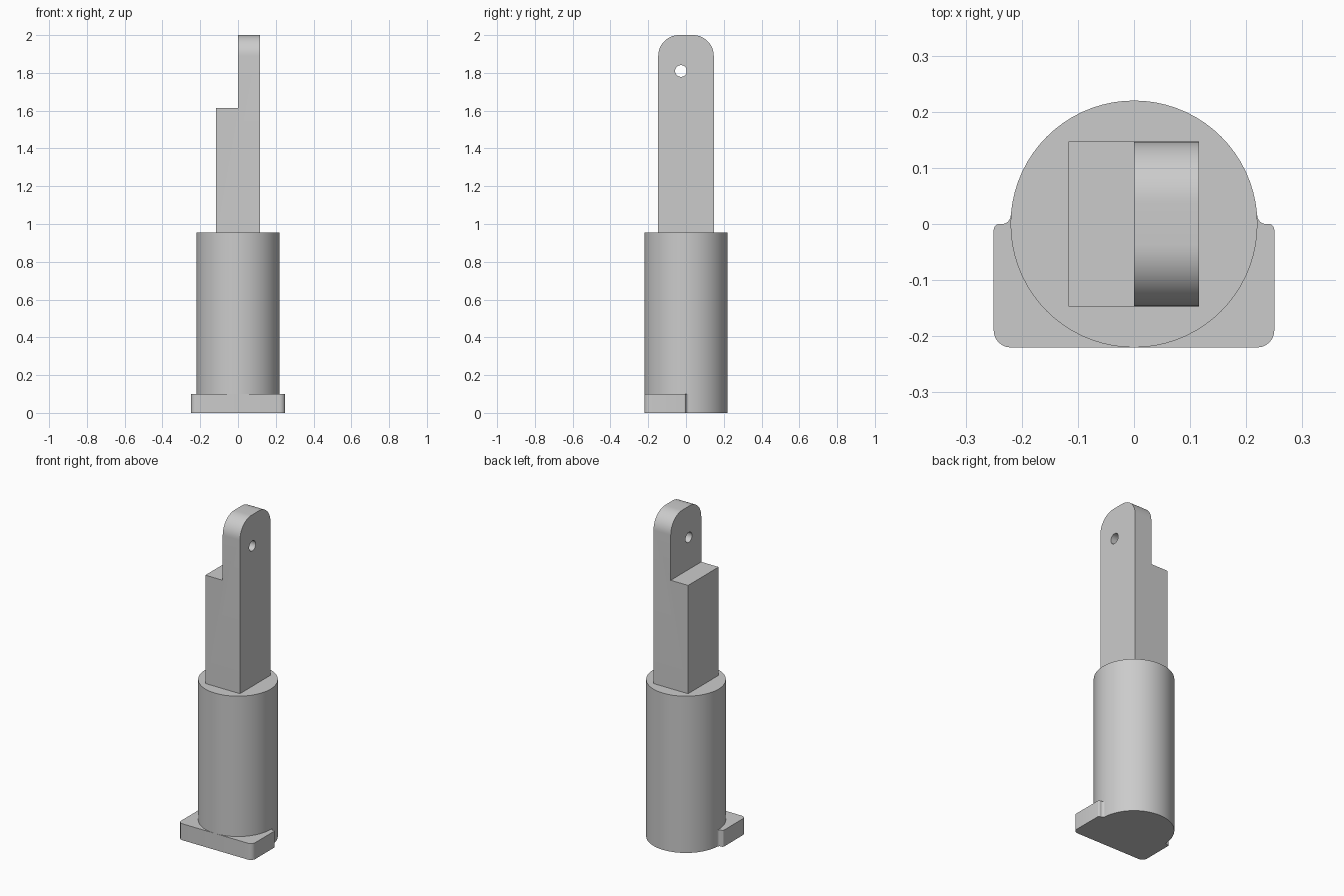
import bpy, bmesh
from math import cos, sin, radians, pi
from mathutils import Matrix, Vector

if "Cube" in bpy.data.objects:
    bpy.data.objects.remove(bpy.data.objects["Cube"])

grey = bpy.data.materials.new("plain grey")
grey.use_nodes = True
grey.diffuse_color = (0.6, 0.6, 0.6, 1)
grey.node_tree.nodes["Principled BSDF"].inputs["Base Color"].default_value = (0.6, 0.6, 0.6, 1)


def add_object(name, bm):
    bmesh.ops.recalc_face_normals(bm, faces=bm.faces)
    mesh = bpy.data.meshes.new(name)
    bm.to_mesh(mesh)
    bm.free()
    mesh.materials.append(grey)
    obj = bpy.data.objects.new(name, mesh)
    bpy.context.collection.objects.link(obj)
    return obj


def extrude(points, direction):
    bm = bmesh.new()
    face = bm.faces.new([bm.verts.new(p) for p in points])
    new = bmesh.ops.extrude_face_region(bm, geom=[face], use_keep_orig=True)["geom"]
    bmesh.ops.translate(bm, vec=direction, verts=[v for v in new if isinstance(v, bmesh.types.BMVert)])
    return bm


def cylinder(radius, depth, segments, matrix):
    bm = bmesh.new()
    bmesh.ops.create_cone(bm, cap_ends=True, segments=segments, radius1=radius,
                          radius2=radius, depth=depth, matrix=matrix)
    return bm


def boolean(target, tool, operation):
    mod = target.modifiers.new(operation.lower(), "BOOLEAN")
    mod.operation, mod.solver, mod.object = operation, "EXACT", tool
    bpy.context.view_layer.objects.active = target
    bpy.ops.object.modifier_apply(modifier=mod.name)
    bpy.data.objects.remove(tool)


def smooth(obj):
    bpy.ops.object.select_all(action="DESELECT")
    obj.select_set(True)
    bpy.context.view_layer.objects.active = obj
    bpy.ops.object.shade_smooth_by_angle(angle=radians(30))


def arc(cx, cy, r, start, end, steps=6):
    angles = [radians(start + (end - start) * i / steps) for i in range(steps + 1)]
    return [(cx + r * cos(a), cy + r * sin(a)) for a in angles]


RADIUS, SHOULDER, FOOT_TOP = 0.22, 0.955, 0.1

# Round body
body = add_object("body", cylinder(RADIUS, SHOULDER, 72, Matrix.Translation((0, 0, SHOULDER / 2))))

# Flanged foot: rounded front corners, small rear corners, fillet into the body
half = (arc(0.22, -0.19, 0.03, -90, 0) + arc(0.24, -0.01, 0.01, 0, 90)
        + arc(0.235, 0.015, 0.015, 270, 180) + [(0.2, 0.015)])
outline = half + [(-x, y) for x, y in reversed(half)]
foot = add_object("foot", extrude([(x, y, 0) for x, y in outline], Vector((0, 0, FOOT_TOP))))
boolean(body, foot, "UNION")
smooth(body)

# Stepped blade: L-shaped profile with rounded top
LEFT, RIGHT, DEPTH, STEP, TOP = 0.116, -0.117, 0.147, 1.615, 2.0
profile = [(RIGHT, SHOULDER), (LEFT, SHOULDER), (LEFT, TOP), (0, TOP), (0, STEP), (RIGHT, STEP)]
bm = extrude([(x, -DEPTH, z) for x, z in profile], Vector((0, 2 * DEPTH, 0)))
top_edges = [e for e in bm.edges
             if all(v.co.z > TOP - 0.01 for v in e.verts)
             and abs(e.verts[0].co.y - e.verts[1].co.y) < 0.01]
bmesh.ops.bevel(bm, geom=top_edges, offset=0.11, offset_type="OFFSET",
                segments=14, profile=0.5, affect="EDGES")
blade = add_object("blade", bm)

# Pin hole through the thin upper half
drill = add_object("hole_cutter", cylinder(0.031, 0.5, 32,
                   Matrix.Translation((0, -0.027, 1.81)) @ Matrix.Rotation(pi / 2, 4, "Y")))
drill.hide_render = True
boolean(blade, drill, "DIFFERENCE")
smooth(blade)
